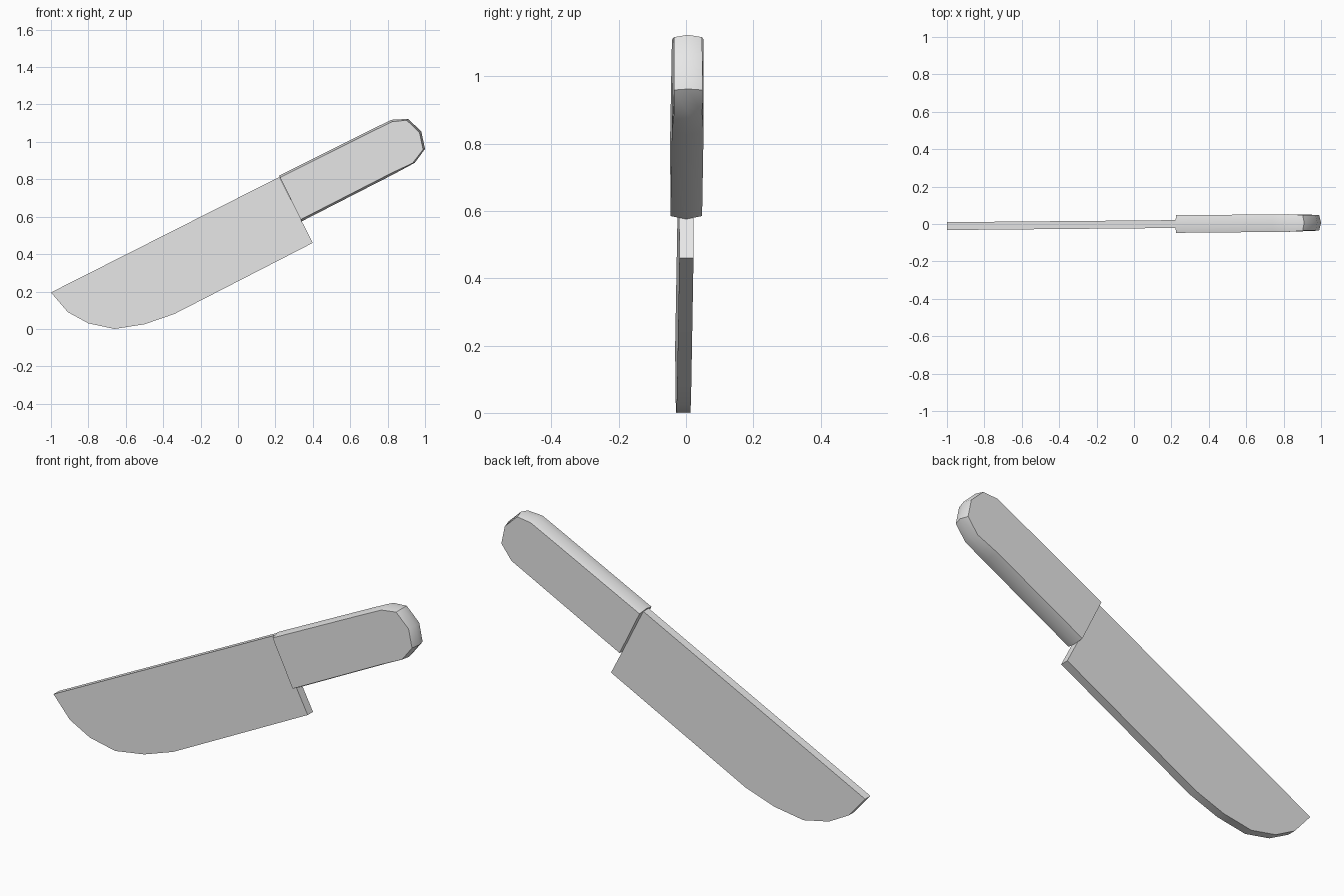
import bpy
import bmesh
import math

default = bpy.data.objects.get("Cube")
if default:
    bpy.data.objects.remove(default)

YAW = 0.009  # slight turn of the whole knife about z

gray = bpy.data.materials.new("light gray")
gray.use_nodes = True
gray.diffuse_color = (0.8, 0.8, 0.8, 1)
gray.node_tree.nodes["Principled BSDF"].inputs["Base Color"].default_value = (0.8, 0.8, 0.8, 1)


def loft(name, rings, smooth_angle):
    """Join equal outlines of (x, y, z) points from front to back and cap the ends."""
    bm = bmesh.new()
    loops = [[bm.verts.new((x, y + YAW * (x - 0.25), z)) for x, y, z in ring] for ring in rings]
    count = len(loops[0])
    for a, b in zip(loops, loops[1:]):
        for i in range(count):
            j = (i + 1) % count
            bm.faces.new((a[i], a[j], b[j], b[i]))
    bm.faces.new(loops[0])
    bm.faces.new(loops[-1])
    bmesh.ops.recalc_face_normals(bm, faces=bm.faces)
    mesh = bpy.data.meshes.new(name)
    bm.to_mesh(mesh)
    bm.free()
    mesh.materials.append(gray)
    obj = bpy.data.objects.new(name, mesh)
    bpy.context.collection.objects.link(obj)
    bpy.ops.object.select_all(action='DESELECT')
    obj.select_set(True)
    bpy.context.view_layer.objects.active = obj
    bpy.ops.object.shade_smooth_by_angle(angle=math.radians(smooth_angle))
    return obj


# Blade: a flat slab with a curved belly and a square heel
blade_outline = [(-1, .195), (-.91, .09), (-.8, .03), (-.66, 0), (-.5, .025),
                 (-.34, .08), (.4, .46), (.34, .577), (.222, .813)]
loft("blade", [[(x, y, z) for x, z in blade_outline] for y in (-.021, .021)], 30)

# Handle: rounded end, with edges that swell out to a ridge along the middle
handle_outline = [(.22, .82), (.74, 1.079), (.82, 1.118), (.91, 1.123), (.98, 1.055),
                  (1, .962), (.945, .888), (.83, .826), (.34, .575)]
CENTER = (.6, .85)


def handle_ring(side):
    ring = []
    for x, z in handle_outline:
        dx, dz = x - CENTER[0], z - CENTER[1]
        length = math.hypot(dx, dz)
        # distance from the long axis sets the inset of the side faces
        across = -.45 * dx + .89 * dz
        inset = .011 * abs(side)
        shift = math.copysign(inset, across)
        px, pz = x + .45 * shift, z - .89 * shift
        if x > .9:
            px, pz = x - inset * dx / length, z - inset * dz / length
        elif x < .4:
            px, pz = x + .45 * shift, z - .89 * shift
        depth = .042 if x > .9 else .047
        ring.append((px, side * depth, pz))
    return ring


loft("handle", [handle_ring(side) for side in (-1, 0, 1)], 35)
